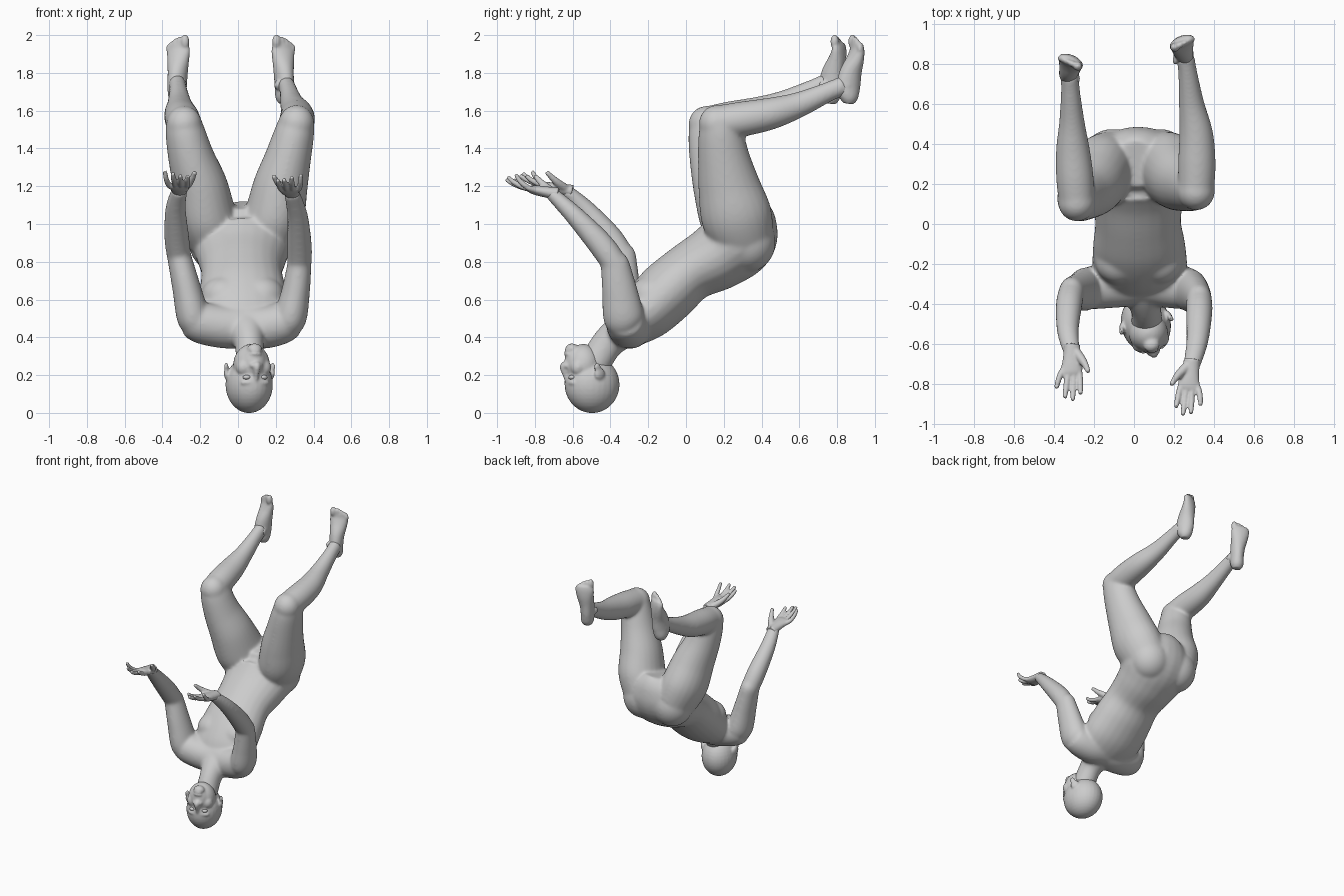
import bpy, bmesh, math
from mathutils import Vector, Matrix

bm = bmesh.new()


def spline(p, i, t):
    """Catmull-Rom interpolation of rows of numbers."""
    a, b, c, d = (p[max(0, min(len(p) - 1, i + k))] for k in (-1, 0, 1, 2))
    return [0.5 * (2 * q + (r - o) * t + (2 * o - 5 * q + 4 * r - s) * t * t
                   + (3 * q - o - 3 * r + s) * t ** 3) for o, q, r, s in zip(a, b, c, d)]


def tube(rows, side=(1, 0, 0), steps=6, sides=24):
    """Closed smooth loft through rows of x, y, z, half width, half depth."""
    rows = [list(r) for r in rows]
    path = [spline(rows, i, k / steps) for i in range(len(rows) - 1) for k in range(steps)] + [rows[-1]]
    rings = []
    for i, (x, y, z, a, b) in enumerate(path):
        t = (Vector(path[min(i + 1, len(path) - 1)][:3]) - Vector(path[max(i - 1, 0)][:3])).normalized()
        u = Vector(side)
        u = (u - t * u.dot(t)).normalized()
        v = t.cross(u)
        rings.append([bm.verts.new(Vector((x, y, z)) + u * a * math.cos(w) + v * b * math.sin(w))
                      for w in (2 * math.pi * k / sides for k in range(sides))])
    for r, q in zip(rings, rings[1:]):
        for k in range(sides):
            n = (k + 1) % sides
            bm.faces.new((r[k], r[n], q[n], q[k]))
    bm.faces.new(rings[0])
    bm.faces.new(rings[-1])


def ball(loc, radii, frame=Matrix()):
    """Ellipsoid, optionally placed in a local frame."""
    m = frame @ Matrix.Translation(loc) @ Matrix.Diagonal((*radii, 1))
    bmesh.ops.create_uvsphere(bm, u_segments=28, v_segments=18, radius=1, matrix=m)


def finish(name, soften=0, voxel=.008):
    """Turn the parts gathered so far into one object with a merged, softened skin."""
    global bm
    bmesh.ops.recalc_face_normals(bm, faces=bm.faces)
    me = bpy.data.meshes.new(name)
    bm.to_mesh(me)
    bm.free()
    bm = bmesh.new()
    me.polygons.foreach_set("use_smooth", [True] * len(me.polygons))
    ob = bpy.data.objects.new(name, me)
    bpy.context.collection.objects.link(ob)
    if soften:
        skin = ob.modifiers.new("skin", 'REMESH')
        skin.mode, skin.voxel_size, skin.use_smooth_shade = 'VOXEL', voxel, True
        soft = ob.modifiers.new("soften", 'SMOOTH')
        soft.factor, soft.iterations = .5, soften


# torso
tube([(.05, -.36, .42, .10, .07), (.04, -.29, .46, .20, .115), (.03, -.21, .53, .235, .15),
      (.025, -.10, .64, .23, .165), (.02, .02, .745, .215, .158), (.02, .17, .83, .24, .182),
      (.02, .28, .92, .268, .198), (.015, .31, 1.02, .21, .17), (.01, .30, 1.10, .10, .12)])
for s in (-1, 1):
    ball((.025 + s * .10, -.18, .62), (.12, .12, .105))       # chest
    ball((.01 + s * .12, .325, .905), (.15, .150, .16))       # buttocks

# neck
tube([(.065, -.49, .25, .08, .085), (.06, -.425, .355, .076, .085),
      (.05, -.36, .42, .10, .092), (.04, -.29, .48, .13, .09)])


def arm(s, shoulder, middle, elbow, fore, wrist):
    # collar bone and shoulder mass
    x = shoulder[0]
    tube([(.04, -.29, .46, .11, .115), (.04 + s * .10, -.30, .455, .115, .115),
          (x - s * .045, -.315, .475, .11, .11), (x + s * .01, -.325, .50, .10, .095)], (0, 1, 0))
    tube([(x - s * .03, -.305, .45, .06, .07), (*shoulder, .087, .108),
          (*middle, .076, .095), (*elbow, .064, .077)])
    ball(elbow, (.063, .076, .072))
    tube([(*elbow, .065, .068), (*fore[0], .066, .068), (*fore[1], .055, .052), (*wrist, .043, .036)])


wrists = {1: (.285, -.715, 1.165), -1: (-.31, -.64, 1.18)}
arm(1, (.275, -.328, .50), (.305, -.35, .64), (.325, -.375, .785),
    ((.325, -.45, .89), (.315, -.59, 1.045)), wrists[1])
arm(-1, (-.235, -.322, .50), (-.272, -.335, .66), (-.312, -.34, .83),
    ((-.325, -.41, .935), (-.33, -.535, 1.08)), wrists[-1])


def leg(thigh, shin):
    widths = ((.15, .17), (.157, .188), (.145, .165), (.123, .138), (.105, .117), (.09, .092))
    tube([(*p, *w) for p, w in zip(thigh, widths)])
    x, y, z = shin[0]
    ball((x, y - .005, z - .003), (.094, .095, .098))         # knee
    widths = ((.09, .092), (.094, .093), (.085, .085), (.064, .068), (.048, .053), (.046, .053))
    tube([(*p, *w) for p, w in zip(shin, widths)])


leg(((.14, .30, .93), (.193, .265, 1.05), (.225, .228, 1.2), (.265, .20, 1.35), (.30, .182, 1.49), (.312, .17, 1.56)),
    ((.31, .168, 1.535), (.314, .30, 1.556), (.31, .45, 1.585), (.287, .60, 1.632), (.268, .755, 1.70), (.255, .84, 1.735)))
leg(((-.12, .30, .93), (-.168, .255, 1.05), (-.20, .20, 1.2), (-.247, .155, 1.35), (-.28, .128, 1.49), (-.287, .118, 1.56)),
    ((-.285, .113, 1.53), (-.295, .23, 1.556), (-.305, .37, 1.587), (-.31, .51, 1.637), (-.317, .665, 1.71), (-.322, .745, 1.745)))
finish("body", 28)

# head, upside down and turned slightly to one side
head = Matrix.Translation((.06, -.5, .19)) @ Matrix.Rotation(math.radians(15), 4, 'Z') @ Matrix.Rotation(math.pi, 4, 'Y')
ball((0, .003, .04), (.124, .147, .151), head)
ball((0, -.045, -.06), (.098, .095, .115), head)              # jaw
ball((0, -.08, -.07), (.07, .067, .10), head)                 # face
ball((0, -.108, -.148), (.04, .034, .03), head)               # chin
ball((0, -.132, -.122), (.034, .018, .010), head)             # upper lip
ball((0, -.13, -.139), (.030, .018, .010), head)              # lower lip
ball((0, -.118, .03), (.08, .025, .02), head)                 # brow
tube([(*(head @ Vector(p)), a, b) for p, a, b in
      (((0, -.13, .03), .012, .012), ((0, -.142, -.01), .014, .016),
       ((0, -.154, -.055), .020, .02), ((0, -.14, -.075), .02, .012))])
for s in (-1, 1):
    ball((s * .022, -.14, -.06), (.014, .018, .013), head)    # nostril
    ball((s * .055, -.088, -.05), (.04, .04, .045), head)     # cheek
    ear = head @ Matrix.Translation((s * .122, .01, -.03)) @ Matrix.Rotation(s * .35, 4, 'Z') @ Matrix.Rotation(-.2, 4, 'X')
    ball((0, 0, .012), (.014, .032, .034), ear)
    ball((0, -.008, -.024), (.012, .02, .026), ear)
finish("head", 7, .007)

for s in (-1, 1):
    ball((s * .045, -.118, .002), (.022, .02, .013), head)
finish("eyes")


def hand(s, tip):
    w = Vector(wrists[s])
    f = (Vector(tip) - w).normalized()
    side = Vector((-s, 0, 0))
    side = (side - f * side.dot(f)).normalized()
    n = side.cross(f)
    n = n if n.z > 0 else -n
    at = lambda a, b, c: w + f * a + side * b + n * c
    tube([(*at(-.04, 0, 0), .041, .035), (*at(.02, 0, 0), .043, .03), (*at(.07, .004, .0), .053, .027),
          (*at(.105, 0, .0), .054, .022), (*at(.122, 0, .0), .048, .014)], side)
    # fingers
    for b0, b1, length, lift in ((.041, .055, .215, .035), (.014, .017, .25, .03),
                                 (-.013, -.022, .24, .045), (-.039, -.066, .195, .065)):
        tube([(*at(.09, b0, 0), .015, .016), (*at(length * .62, b0 * .5 + b1 * .5, lift * .1), .0155, .0155),
              (*at(length * .85, b1 * .95, lift * .5), .014, .014), (*at(length, b1, lift), .011, .011)], side, 4, 12)
    # thumb
    tube([(*at(.0, .02, .008), .026, .024), (*at(.04, .052, .028), .022, .021),
          (*at(.075, .073, .05), .017, .016), (*at(.11, .088, .075), .012, .012)], f, 4, 12)


hand(1, (.262, -.945, 1.205))
hand(-1, (-.322, -.87, 1.225))
finish("hands", 5, .006)


def foot(s, x, y):
    out = Vector((s * .12, .055, 0)).normalized()
    at = lambda d, dy, z: Vector((x, y + dy, z)) + out * d
    tube([(*at(0, -.008, 1.637), .03, .028), (*at(0, -.004, 1.67), .046, .052), (*at(0, -.005, 1.73), .048, .066),
          (*at(-.003, .008, 1.80), .052, .060), (*at(-.006, .033, 1.87), .061, .044),
          (*at(-.008, .044, 1.92), .066, .031), (*at(-.008, .042, 1.955), .058, .023)], out)
    # toes
    for d, z, r in ((-.046, 1.965, .023), (-.014, 1.966, .017), (.010, 1.956, .016), (.031, 1.943, .015), (.049, 1.928, .015)):
        ball(at(d, .036, z), (r, r, r * 1.7))
    # ankle bones
    for d in (-.041, .041):
        ball(at(d, -.03, 1.735), (.016, .024, .024))


foot(1, .245, .865)
foot(-1, -.322, .77)
finish("feet", 8, .007)
